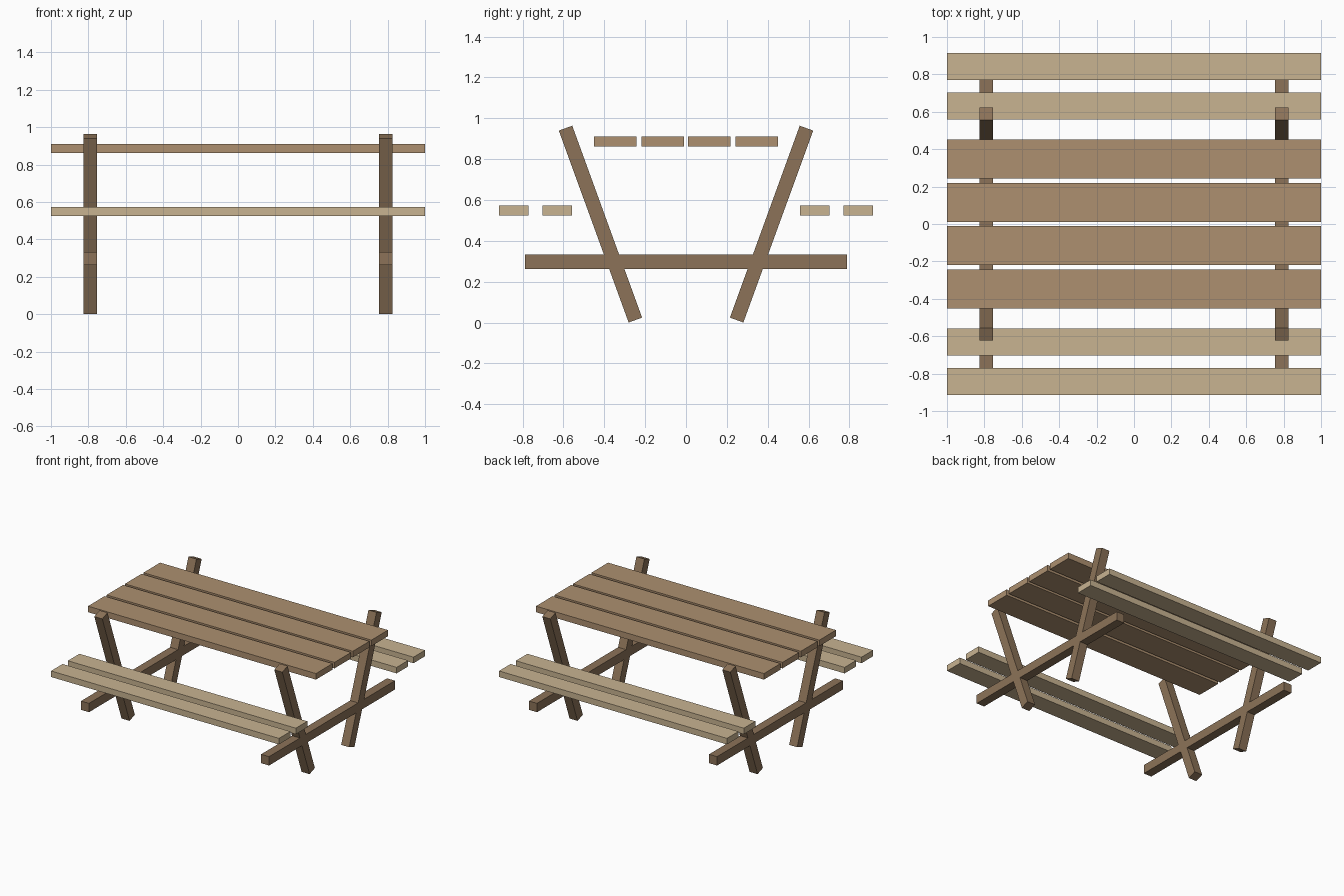
import bpy, math

if "Cube" in bpy.data.objects:
    bpy.data.objects.remove(bpy.data.objects["Cube"])

def material(name, rgb):
    m = bpy.data.materials.new(name)
    m.diffuse_color = (*rgb, 1)
    m.use_nodes = True
    m.node_tree.nodes["Principled BSDF"].inputs["Base Color"].default_value = m.diffuse_color
    return m

TOP_WOOD = material("table_wood", (0.418, 0.279, 0.162))
SEAT_WOOD = material("seat_wood", (0.578, 0.451, 0.283))
FRAME_WOOD = material("frame_wood", (0.262, 0.171, 0.098))

def box(name, loc, size, mat, tilt=0.0):
    bpy.ops.mesh.primitive_cube_add(size=1, location=loc, rotation=(tilt, 0, 0))
    ob = bpy.context.object
    ob.name = name
    ob.scale = size
    bpy.ops.object.transform_apply(location=False, rotation=False, scale=True)
    ob.data.materials.append(mat)
    return ob

for side in (-1, 1):
    # table top planks
    for y in (0.115, 0.3475):
        box("table_plank", (0, side * y, 0.886), (2, 0.208, 0.048), TOP_WOOD)
    # bench planks
    for y in (0.6315, 0.843):
        box("seat_plank", (0, side * y, 0.549), (2, 0.144, 0.048), SEAT_WOOD)

for x in (-0.79, 0.79):
    # cross beam tying the legs together
    box("cross_beam", (x, 0, 0.298), (0.07, 1.578, 0.07), FRAME_WOOD)
    # splayed legs, leaning outward at the top
    for side in (-1, 1):
        box("leg", (x, side * 0.419, 0.482), (0.07, 0.07, 1.0), FRAME_WOOD,
            -side * math.radians(20))
